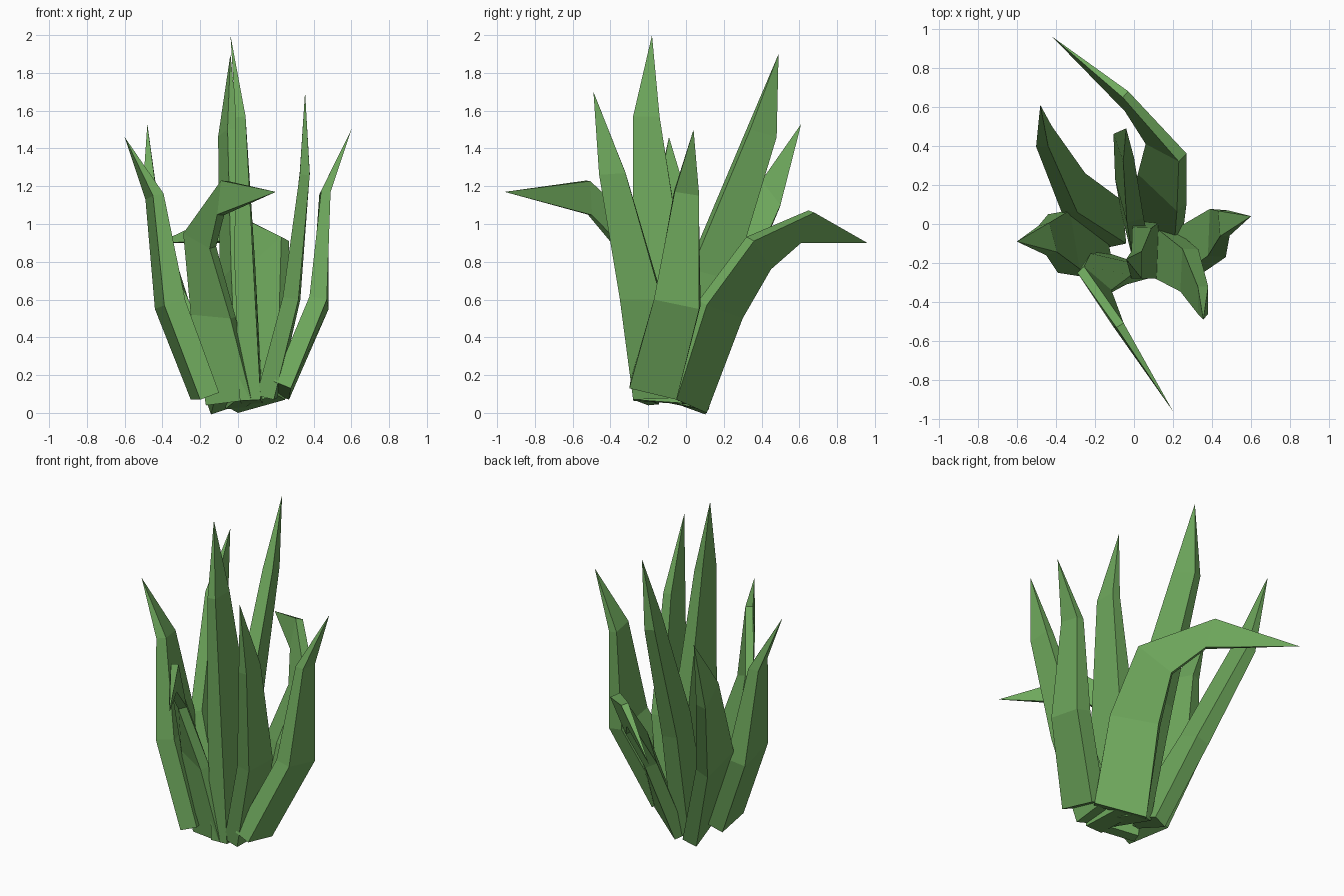
import bpy, bmesh
from mathutils import Vector as V

if "Cube" in bpy.data.objects:
    bpy.data.objects.remove(bpy.data.objects["Cube"])

green = bpy.data.materials.new("leaf_green")
green.diffuse_color = (0.16, 0.40, 0.11, 1)
green.use_nodes = True
green.node_tree.nodes["Principled BSDF"].inputs["Base Color"].default_value = green.diffuse_color


def leaf(name, tip, stations, thick=0.38):
    """Loft a box-section leaf; each station gives the left and right edge of
    the outer face (seen from outside), the inner face is offset inward."""
    tip = V(tip)
    edges = [(V(s[:3]), V(s[3:])) for s in stations]
    mids = [(p + q) / 2 for p, q in edges] + [tip]
    bm = bmesh.new()
    rings = []
    for i, (p, q) in enumerate(edges):
        up = mids[i + 1] - mids[max(i - 1, 0)]
        w = q - p
        inward = up.cross(w).normalized() * w.length * thick
        rings.append([bm.verts.new(c) for c in (p, q, q + inward, p + inward)])
    bm.faces.new(rings[0])
    for a, b in zip(rings, rings[1:]):
        for k in range(4):
            j = (k + 1) % 4
            bm.faces.new((a[k], a[j], b[j], b[k]))
    # pointed end
    apex = bm.verts.new(tip)
    for k in range(4):
        bm.faces.new((rings[-1][k], rings[-1][(k + 1) % 4], apex))
    bmesh.ops.recalc_face_normals(bm, faces=bm.faces)
    mesh = bpy.data.meshes.new(name)
    bm.to_mesh(mesh)
    bm.free()
    mesh.materials.append(green)
    bpy.context.collection.objects.link(bpy.data.objects.new(name, mesh))


# upright leaves
leaf("right_leaf", (.60, .04, 1.50), [
    (.28, -.30, .13, .27, -.05, .07),
    (.47, -.17, .60, .48, .07, .55),
    (.49, -.06, 1.17, .48, .07, 1.15)])
leaf("front_right_leaf", (.355, -.49, 1.70), [
    (.19, -.28, .07, .21, -.03, .08),
    (.32, -.35, .60, .33, -.13, .60),
    (.38, -.46, 1.26, .38, -.32, 1.27)])
leaf("centre_leaf", (-.04, -.18, 2.00), [
    (.12, -.28, .07, .13, .01, .05),
    (.08, -.28, .80, .09, -.02, .80),
    (.04, -.28, 1.57, .04, -.14, 1.57)])
leaf("back_leaf", (-.04, .49, 1.90), [
    (.09, -.16, .07, .03, .09, .02),
    (.05, .03, .76, -.01, .25, .70),
    (.00, .34, 1.50, -.05, .48, 1.46)])
leaf("back_left_leaf", (-.48, .61, 1.53), [
    (-.04, -.10, .10, -.06, .12, .02),
    (-.29, .06, .66, -.25, .26, .56),
    (-.44, .40, 1.23, -.42, .50, 1.10)])
leaf("left_leaf", (-.60, -.09, 1.46), [
    (-.25, .00, .07, -.20, -.28, .07),
    (-.44, .05, .55, -.39, -.25, .57),
    (-.49, -.01, 1.13, -.45, -.16, 1.15)])

# drooping leaves, twisting on edge toward the tip
leaf("front_drooping_leaf", (.20, -.96, 1.17), [
    (-.17, -.20, .04, .07, -.28, .07),
    (-.25, -.20, .52, -.04, -.31, .50),
    (-.29, -.25, .95, -.15, -.37, .87),
    (-.09, -.53, 1.23, -.11, -.52, 1.05)], 0.24)
leaf("back_drooping_leaf", (-.42, .96, .90), [
    (.25, -.05, .07, .00, .11, .00),
    (.27, .11, .57, .07, .30, .50),
    (.27, .36, .91, .10, .45, .76),
    (-.03, .68, 1.06, -.02, .61, .90)], 0.25)
